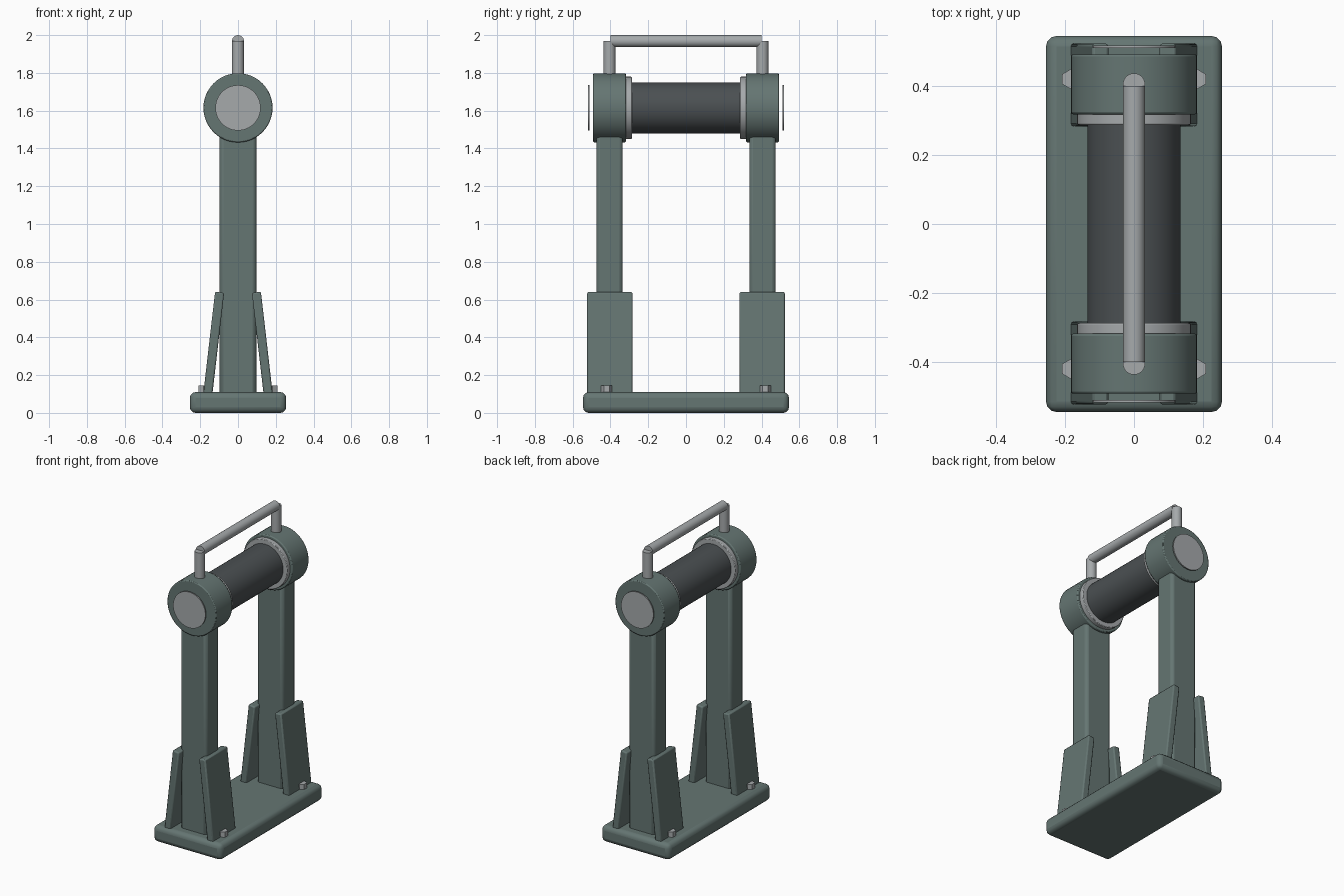
import bpy, math

if "Cube" in bpy.data.objects:
    bpy.data.objects.remove(bpy.data.objects["Cube"])

def material(name, color):
    m = bpy.data.materials.new(name)
    m.diffuse_color = (*color, 1)
    m.use_nodes = True
    m.node_tree.nodes["Principled BSDF"].inputs["Base Color"].default_value = m.diffuse_color
    return m

PAINT = material("green_grey_paint", (0.13, 0.18, 0.17))
DARK = material("dark_rubber", (0.07, 0.08, 0.085))
STEEL = material("steel", (0.38, 0.4, 0.41))
AXLE_Z = 1.615

def finish(name, mat, bevel, segments=2):
    ob = bpy.context.object
    ob.name = name
    ob.data.materials.append(mat)
    bpy.ops.object.transform_apply(location=False, rotation=True, scale=True)
    if bevel:
        b = ob.modifiers.new("bevel", 'BEVEL')
        b.width, b.segments = bevel, segments
        b.limit_method = 'ANGLE'
        b.angle_limit = math.radians(40)
    bpy.ops.object.shade_smooth_by_angle(angle=math.radians(35))
    return ob

def box(name, loc, size, mat, bevel, segments=2, rot=(0, 0, 0)):
    bpy.ops.mesh.primitive_cube_add(size=1, location=loc, rotation=rot)
    bpy.context.object.scale = size
    return finish(name, mat, bevel, segments)

def cyl(name, loc, radius, length, mat, bevel=0, along_y=False, sides=48, spin=0):
    rot = (math.pi / 2, 0, 0) if along_y else (0, 0, spin)
    bpy.ops.mesh.primitive_cylinder_add(vertices=sides, radius=radius, depth=length,
                                        location=loc, rotation=rot)
    return finish(name, mat, bevel)

# Base plate
box("base_plate", (0, 0, 0.055), (0.51, 1.09, 0.11), PAINT, 0.03, 3)

# Roller and handle bar
cyl("roller", (0, 0, AXLE_Z), 0.135, 0.70, DARK, along_y=True)
cyl("handle_bar", (0, 0, 1.968), 0.032, 0.80, STEEL, along_y=True, sides=24)

for side, s in (("front", -1), ("back", 1)):
    # Upright column and bearing housing
    box(side + "_column", (0, s * 0.405, 0.79), (0.194, 0.14, 1.42), PAINT, 0.02)
    cyl(side + "_housing", (0, s * 0.405, AXLE_Z), 0.183, 0.174, PAINT, 0.006, True)
    # Collar and floating end cap
    cyl(side + "_collar", (0, s * 0.304, AXLE_Z), 0.165, 0.034, STEEL, 0.004, True)
    cyl(side + "_end_cap", (0, s * 0.514, AXLE_Z), 0.12, 0.008, STEEL, along_y=True)
    # Handle post
    cyl(side + "_handle_post", (0, s * 0.405, 1.86), 0.032, 0.22, STEEL, sides=24)
    for hand, h in (("left", -1), ("right", 1)):
        # Leaning brace plate and bolt
        box(f"{side}_{hand}_brace", (h * 0.129, s * 0.403, 0.365), (0.048, 0.24, 0.55),
            PAINT, 0.008, rot=(0, -h * 0.115, 0))
        cyl(f"{side}_{hand}_bolt", (h * 0.183, s * 0.42, 0.125), 0.029, 0.04, STEEL,
            sides=6, spin=math.radians(30) * 0)
